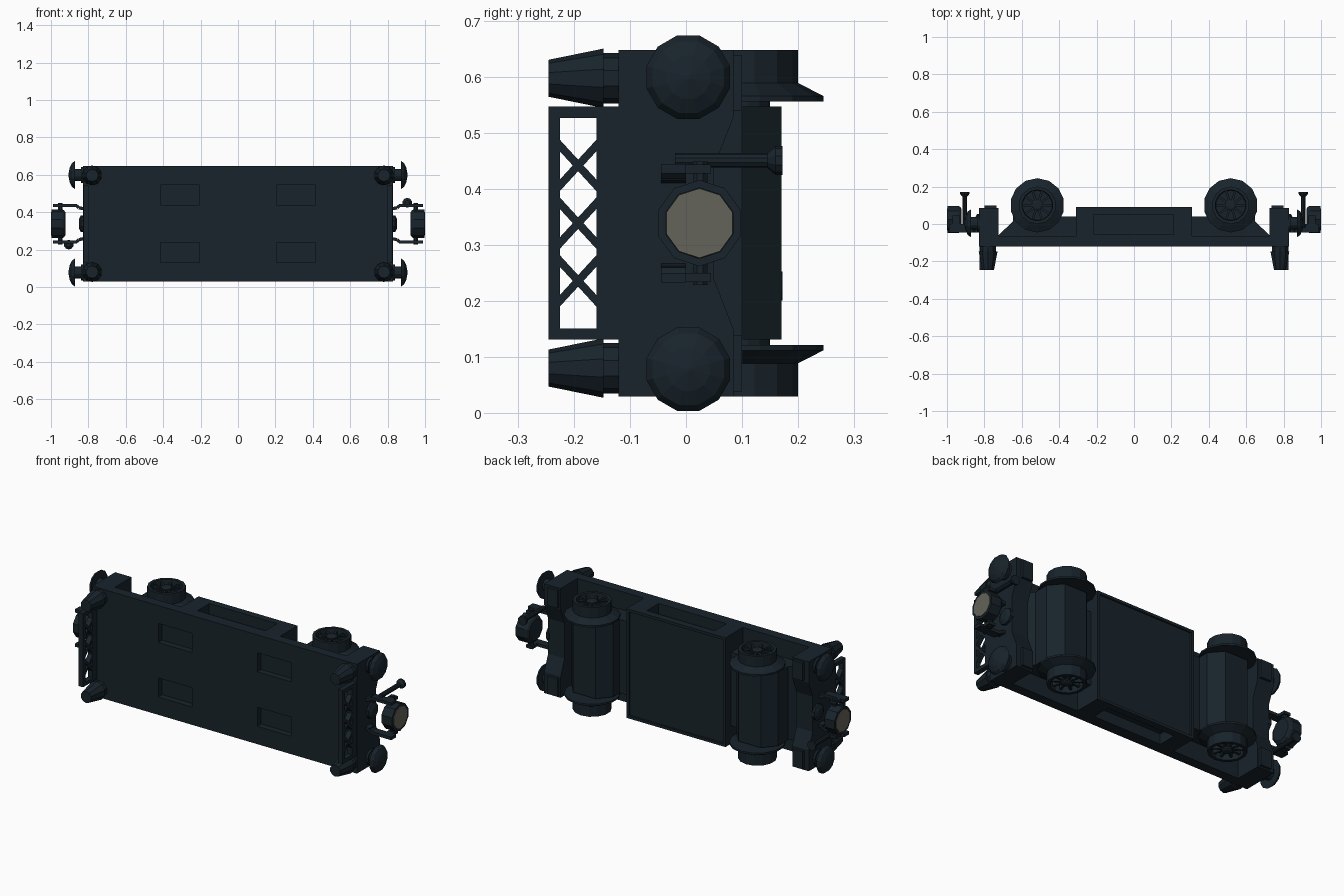
import bpy, bmesh
from math import pi, sin, cos
from mathutils import Vector

if "Cube" in bpy.data.objects:
    bpy.data.objects.remove(bpy.data.objects["Cube"])

CZ = 0.3385  # mid-width of the chassis; parts are built around z = 0 and lifted


def material(name, rgb):
    m = bpy.data.materials.new(name)
    m.diffuse_color = (*rgb, 1)
    m.use_nodes = True
    m.node_tree.nodes["Principled BSDF"].inputs["Base Color"].default_value = m.diffuse_color
    return m


DARK = material("dark_paint", (0.009, 0.017, 0.024))
LENS = material("lamp_glass", (0.13, 0.125, 0.10))


def to3(axis, u, v, w):
    """u, v lie across the axis, w runs along it."""
    return {'x': (w, u, v), 'y': (u, w, v), 'z': (u, v, w)}[axis]


def finish(name, bm, mat=DARK, ends=False):
    """Make the object; ends=True adds a copy turned half round for the other end."""
    bmesh.ops.recalc_face_normals(bm, faces=bm.faces)
    me = bpy.data.meshes.new(name)
    bm.to_mesh(me)
    bm.free()
    me.materials.append(mat)
    made = []
    for i in range(2 if ends else 1):
        ob = bpy.data.objects.new(name + ("_left" if i else "_right" if ends else ""), me)
        ob.location.z = CZ
        ob.rotation_euler.y = pi * i
        bpy.context.collection.objects.link(ob)
        made.append(ob)
    return made


def prism(bm, axis, pts, lo, hi):
    a = [bm.verts.new(to3(axis, u, v, lo)) for u, v in pts]
    b = [bm.verts.new(to3(axis, u, v, hi)) for u, v in pts]
    bm.faces.new(a)
    bm.faces.new(b)
    for i in range(len(a)):
        j = (i + 1) % len(a)
        bm.faces.new((a[i], a[j], b[j], b[i]))


def box(bm, x0, x1, y0, y1, z0, z1):
    prism(bm, 'z', [(x0, y0), (x1, y0), (x1, y1), (x0, y1)], z0, z1)


def lathe(bm, axis, prof, n, cu=0, cv=0):
    """Spin (radius, along) points round an axis; open ends are capped."""
    rings = []
    for r, w in prof:
        rings.append([bm.verts.new(to3(axis, cu + r * cos(2 * pi * (k + .5) / n),
                                       cv + r * sin(2 * pi * (k + .5) / n), w)) for k in range(n)])
    for a, b in zip(rings, rings[1:]):
        for k in range(n):
            j = (k + 1) % n
            bm.faces.new((a[k], a[j], b[j], b[k]))
    bm.faces.new(rings[0])
    bm.faces.new(rings[-1])


def strip(bm, axis, p, q, width, lo, hi):
    """A straight bar between two 2D points."""
    d = Vector((q[0] - p[0], q[1] - p[1])).normalized() * width / 2
    n = (-d.y, d.x)
    prism(bm, axis, [(p[0] + n[0], p[1] + n[1]), (p[0] - n[0], p[1] - n[1]),
                     (q[0] - n[0], q[1] - n[1]), (q[0] + n[0], q[1] + n[1])], lo, hi)


def cut(target, name, boxes):
    bm = bmesh.new()
    for b in boxes:
        box(bm, *b)
    cutter = finish(name, bm)[0]
    mod = target.modifiers.new("recess", 'BOOLEAN')
    mod.operation, mod.object, mod.solver = 'DIFFERENCE', cutter, 'EXACT'
    cutter.hide_render = True
    cutter.hide_viewport = True


# Deck plate with four shallow pockets
bm = bmesh.new()
box(bm, -.828, .828, -.12, -.065, -.309, .309)
deck = finish("deck_plate", bm)[0]
cut(deck, "deck_pocket_cutter", [(x, x + .21, -.2, -.085, z, z + .108)
                                 for x in (-.415, .205) for z in (-.208, .1)])

# Inner frame with sloped ends, between the wheels
bm = bmesh.new()
prism(bm, 'z', [(-.735, -.07), (.735, -.07), (.62, .04), (-.62, .04)], -.208, .208)
finish("inner_frame", bm)

# Full width centre tank, recessed on the sides and top
bm = bmesh.new()
box(bm, -.31, .31, -.07, .09, -.309, .309)
tank = finish("centre_tank", bm)[0]
cut(tank, "tank_recess_cutter", [(-.215, .21, -.055, .05, .25, .4),
                                 (-.215, .21, -.055, .05, -.4, -.25),
                                 (-.295, .295, .08, .2, -.294, .294)])

# Axle housing
X, Y = .517, .10
bm = bmesh.new()
prism(bm, 'z', [(X - .13, -.06), (X + .13, -.06), (X + .13, Y), (X + .07, .17),
                (X - .07, .17), (X - .13, Y)], -.208, .208)
finish("axle_housing", bm, ends=True)

# Spoked wheels, one per side on each axle
bm = bmesh.new()
for s in (1, -1):
    lathe(bm, 'z', [(.05, s * .2), (.05, s * .217), (.145, s * .217), (.145, s * .227), (.10, s * .25),
                    (.10, s * .309), (.083, s * .309), (.080, s * .275)], 14, X, Y)
    lathe(bm, 'z', [(.03, s * .27), (.03, s * .303), (.02, s * .309)], 10, X, Y)
    for k in range(10):
        c, d = cos(2 * pi * k / 10), sin(2 * pi * k / 10)
        lo, hi = sorted((s * .27, s * .295))
        strip(bm, 'z', (X + .025 * c, Y + .025 * d), (X + .083 * c, Y + .083 * d), .012, lo, hi)
finish("wheel_pair", bm, ends=True)

# Buffer beam, lower in the middle
bm = bmesh.new()
prism(bm, 'x', [(-.12, -.309), (.085, -.309), (.085, -.19), (.05, -.10), (.05, .10),
                (.085, .19), (.085, .309), (-.12, .309)], .725, .828)
for s in (1, -1):
    box(bm, .735, .80, .08, .10, s * .25 - .05, s * .25 + .05)
finish("buffer_beam", bm, ends=True)

# Mushroom buffers
bm = bmesh.new()
for s in (1, -1):
    lathe(bm, 'x', [(.045, .82), (.045, .84), (.034, .84), (.034, .872), (.077, .872),
                    (.066, .888), (.04, .90), (.004, .907)], 12, .004, s * .2605)
finish("buffers", bm, ends=True)

# Tapered corner posts
bm = bmesh.new()
for s in (1, -1):
    lathe(bm, 'y', [(.045, -.11), (.045, -.147), (.053, -.147), (.033, -.245)], 10, .78, s * .2585)
finish("corner_posts", bm, ends=True)

# Lattice panel between the posts
bm = bmesh.new()
x0, x1 = .798, .826
box(bm, x0, x1, -.16, -.11, -.208, .208)
box(bm, x0, x1, -.245, -.225, -.208, .208)
for s in (1, -1):
    box(bm, x0, x1, -.225, -.16, s * .198 - .01, s * .198 + .01)
for c in (-.103, 0, .103):
    strip(bm, 'x', (-.232, c - .043), (-.153, c + .043), .014, x0, x1)
    strip(bm, 'x', (-.232, c + .043), (-.153, c - .043), .014, x0, x1)
finish("lattice_panel", bm, ends=True)

# Lamp bracket: boss on the beam and two bent arms
bm = bmesh.new()
lathe(bm, 'x', [(.045, .82), (.045, .84), (.025, .85)], 10, .01, 0)
for s in (1, -1):
    path = [(.825, s * .08), (.85, s * .085), (.862, s * .097), (.99, s * .097)]
    for p, q in zip(path, path[1:]):
        strip(bm, 'y', p, q, .017, -.045, .0)
    box(bm, .93, .97, -.01, .045, s * .097 - .008, s * .097 + .008)
    lathe(bm, 'z', [(.014, s * .06), (.014, s * .11)], 8, .95, .025)
finish("lamp_bracket", bm, ends=True)

# Lamp body and glass
bm = bmesh.new()
lathe(bm, 'x', [(.06, .922), (.072, .93), (.077, .94), (.077, .998), (.063, .998), (.063, .993)], 10, .024, 0)
finish("lamp_body", bm, ends=True)
bm = bmesh.new()
lathe(bm, 'x', [(.063, .985), (.062, 1.0)], 10, .024, 0)
finish("lamp_lens", bm, LENS, ends=True)

# Hand lever with a flared cap
bm = bmesh.new()
lathe(bm, 'y', [(.013, -.02), (.013, .145), (.026, .16), (.026, .172)], 10, .905, .112)
finish("hand_lever", bm, ends=True)
